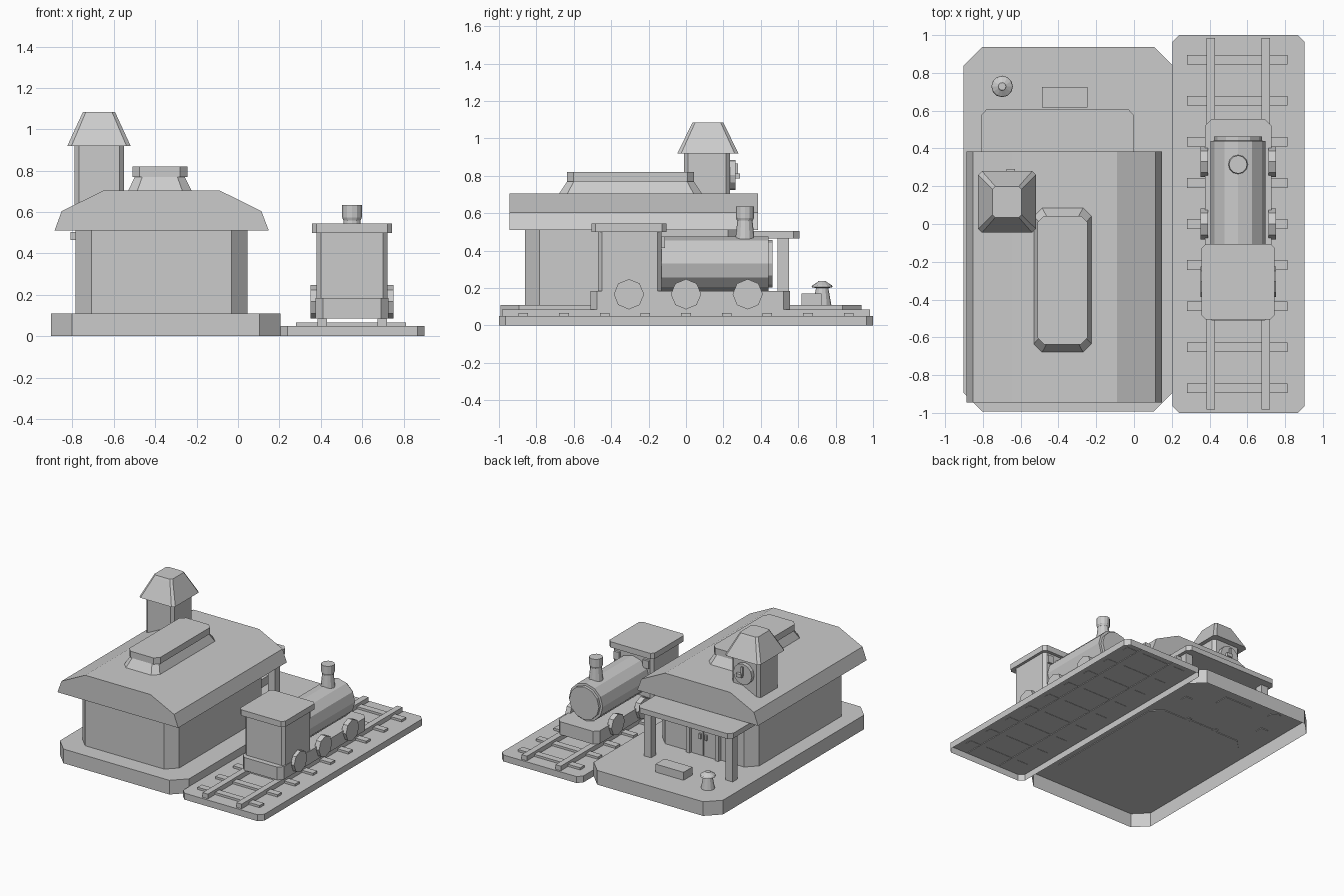
import bpy, bmesh, math

if "Cube" in bpy.data.objects:
    bpy.data.objects.remove(bpy.data.objects["Cube"], do_unlink=True)

GREY = (0.6, 0.6, 0.6, 1.0)
mat = bpy.data.materials.new("plain grey")
mat.use_nodes = True
mat.diffuse_color = GREY
mat.node_tree.nodes["Principled BSDF"].inputs["Base Color"].default_value = GREY


def loft(name, rings, closed=True):
    """Skin equal-length rings of points; an unclosed part has no first cap."""
    bm = bmesh.new()
    loops = [[bm.verts.new(p) for p in ring] for ring in rings]
    n = len(loops[0])
    for a, b in zip(loops, loops[1:]):
        for i in range(n):
            j = (i + 1) % n
            bm.faces.new((a[i], a[j], b[j], b[i]))
    base = bm.faces.new(loops[0])
    bm.faces.new(loops[-1])
    bmesh.ops.recalc_face_normals(bm, faces=bm.faces)
    if not closed:
        bmesh.ops.delete(bm, geom=[base], context="FACES_ONLY")
    mesh = bpy.data.meshes.new(name)
    bm.to_mesh(mesh)
    bm.free()
    mesh.materials.append(mat)
    bpy.context.collection.objects.link(bpy.data.objects.new(name, mesh))


def octagon(x0, x1, y0, y1, c, z):
    """Rectangle with corners cut by c."""
    return [(x0 + c, y0, z), (x1 - c, y0, z), (x1, y0 + c, z), (x1, y1 - c, z),
            (x1 - c, y1, z), (x0 + c, y1, z), (x0, y1 - c, z), (x0, y0 + c, z)]


def slab(name, x0, x1, y0, y1, z0, z1, c, closed=True):
    loft(name, [octagon(x0, x1, y0, y1, c, z) for z in (z0, z1)], closed)


def box(name, x0, x1, y0, y1, z0, z1):
    loft(name, [[(x0, y0, z), (x1, y0, z), (x1, y1, z), (x0, y1, z)] for z in (z0, z1)])


def stack(name, cx, cy, levels):
    """Cut-corner rectangles (half width, half depth, cut, height) skinned upwards."""
    loft(name, [octagon(cx - w, cx + w, cy - d, cy + d, c, z) for w, d, c, z in levels])


def turned(name, centre, axis, sides, profile):
    """Round part from (radius, distance along axis) pairs."""
    rings = []
    for r, d in profile:
        ring = []
        for i in range(sides):
            a = math.tau * i / sides
            u, v = r * math.sin(a), r * math.cos(a)
            off = {"x": (d, u, v), "y": (u, d, v), "z": (u, v, d)}[axis]
            ring.append([c + o for c, o in zip(centre, off)])
        rings.append(ring)
    loft(name, rings)


# Ground pieces, hollow underneath
slab("platform", -0.903, 0.205, -0.992, 0.938, 0, 0.11, 0.1, closed=False)
slab("track_bed", 0.205, 0.902, -1, 1, 0, 0.05, 0.035, closed=False)

# Track
for i in range(9):
    y = -0.87 + i * 0.2175
    box("sleeper", 0.28, 0.813, y - 0.026, y + 0.026, 0.048, 0.067)
for x in (0.407, 0.697):
    box("rail", x - 0.023, x + 0.023, -0.983, 0.985, 0.045, 0.086)

# Station building
slab("station_walls", -0.785, 0.045, -0.86, 0.3, 0.105, 0.53, 0.076)
roof = [(-0.887, 0.51), (0.149, 0.51), (0.113, 0.605), (-0.09, 0.705), (-0.648, 0.705), (-0.852, 0.605)]
loft("station_roof", [[(x, y, z) for x, z in roof] for y in (-0.945, 0.385)])
stack("roof_vent_base", -0.378, -0.297, [(0.155, 0.385, 0.045, 0.7), (0.118, 0.335, 0.035, 0.775)])
stack("roof_vent_cap", -0.378, -0.297, [(0.133, 0.34, 0.035, 0.77), (0.133, 0.34, 0.035, 0.82)])

# Double door on the back wall
box("door_lintel", -0.51, -0.23, 0.29, 0.33, 0.4, 0.43)
for s in (-1, 1):
    jamb, leaf, knob = (-0.37 + s * d for d in (0.124, 0.054, 0.025))
    box("door_jamb", jamb - 0.016, jamb + 0.016, 0.29, 0.33, 0.105, 0.4)
    box("door_leaf", leaf - 0.05, leaf + 0.05, 0.29, 0.312, 0.105, 0.4)
    box("door_handle", knob - 0.008, knob + 0.008, 0.31, 0.328, 0.24, 0.28)

# Porch
loft("porch_roof", [[(-0.81, 0.22, z), (0, 0.22, z), (0, 0.575, z), (-0.03, 0.608, z),
                     (-0.78, 0.608, z), (-0.81, 0.575, z)] for z in (0.465, 0.505)])
for x in (-0.755, -0.055):
    box("porch_post", x - 0.03, x + 0.03, 0.49, 0.55, 0.105, 0.475)

# Clock tower
slab("tower", -0.79, -0.55, -0.012, 0.235, 0.55, 0.93, 0.022)
stack("tower_roof", -0.672, 0.117, [(0.153, 0.163, 0.02, 0.92), (0.084, 0.09, 0.015, 1.07),
                                    (0.077, 0.082, 0.015, 1.085)])
turned("clock_face", (-0.67, 0, 0.805), "y", 12, [(0.08, 0.22), (0.08, 0.265)])
box("clock_minute_hand", -0.678, -0.662, 0.26, 0.278, 0.795, 0.865)
box("clock_hour_hand", -0.675, -0.63, 0.26, 0.29, 0.785, 0.812)

# Platform furniture
box("bench", -0.487, -0.247, 0.617, 0.725, 0.105, 0.172)
turned("signal_bell", (-0.698, 0.728, 0), "z", 12,
       [(0.05, 0.105), (0.033, 0.2), (0.057, 0.205), (0.052, 0.215), (0.024, 0.232), (0.02, 0.238)])

# Locomotive
X = 0.551
slab("engine_chassis", X - 0.176, X + 0.176, -0.51, 0.555, 0.085, 0.185, 0.035)
slab("cab", X - 0.172, X + 0.172, -0.47, -0.13, 0.18, 0.51, 0.022)
slab("cab_roof", X - 0.193, X + 0.193, -0.505, -0.105, 0.5, 0.545, 0.022)
turned("boiler", (X, 0, 0.33), "y", 12,
       [(0.145, -0.14), (0.145, 0.44), (0.127, 0.441), (0.127, 0.462)])
turned("chimney_stack", (X, 0.315, 0), "z", 12, [(0.054, 0.44), (0.039, 0.575)])
turned("chimney_cap", (X, 0.315, 0), "z", 12, [(0.042, 0.56), (0.048, 0.575), (0.048, 0.635)])
for side in (-1, 1):
    x = X + side * 0.125
    box("cab_window", x - 0.025, x + 0.025, -0.14, -0.112, 0.415, 0.475)
    for y in (-0.305, 0, 0.33):
        turned("engine_wheel", (X, y, 0.167), "x", 8, [(0.081, side * 0.16), (0.081, side * 0.2)])
